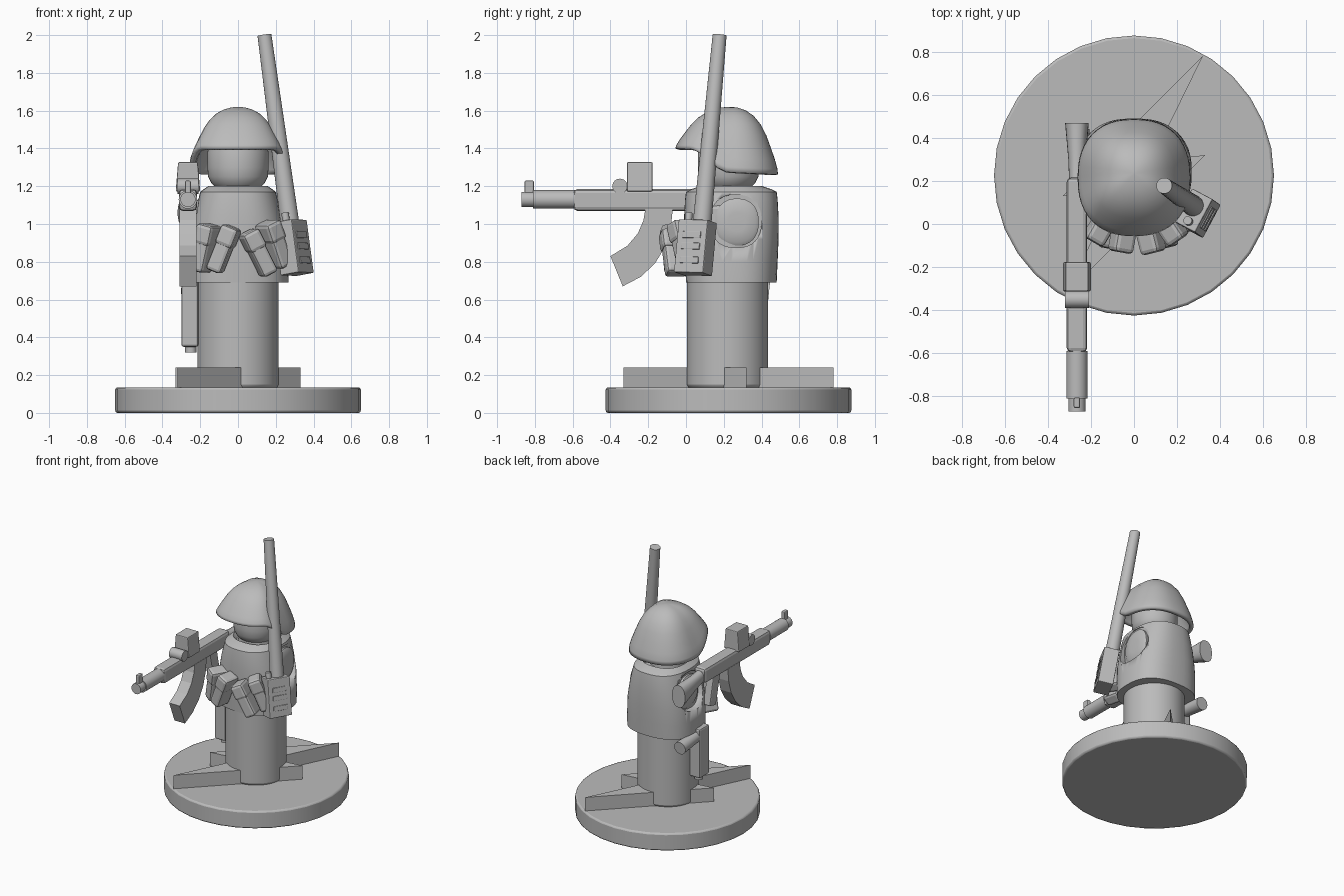
import bpy, bmesh, math
from mathutils import Vector, Matrix

old = bpy.data.objects.get("Cube")
if old:
    bpy.data.objects.remove(old, do_unlink=True)

GREY = (0.5, 0.5, 0.5, 1.0)
grey = bpy.data.materials.new("plain grey")
grey.use_nodes = True
grey.diffuse_color = GREY
grey.node_tree.nodes["Principled BSDF"].inputs["Base Color"].default_value = GREY
CY = 0.225   # y of the figure's axis
GX = -0.265  # x of the rifle


def add(name, bm, bevel=0.0, smooth=True, segments=2):
    bmesh.ops.recalc_face_normals(bm, faces=bm.faces)
    mesh = bpy.data.meshes.new(name)
    bm.to_mesh(mesh)
    bm.free()
    mesh.materials.append(grey)
    ob = bpy.data.objects.new(name, mesh)
    bpy.context.collection.objects.link(ob)
    if smooth:
        bpy.ops.object.select_all(action="DESELECT")
        ob.select_set(True)
        bpy.context.view_layer.objects.active = ob
        bpy.ops.object.shade_smooth_by_angle(angle=math.radians(35))
    if bevel:
        mod = ob.modifiers.new("bevel", "BEVEL")
        mod.width, mod.segments = bevel, segments
        mod.limit_method, mod.angle_limit = "ANGLE", math.radians(35)
    return ob


def box(name, size, loc, rot=None, bevel=0.0, taper=1.0):
    bm = bmesh.new()
    bmesh.ops.create_cube(bm, size=1)
    for v in bm.verts:
        if v.co.z > 0:
            v.co.x *= taper
    bmesh.ops.scale(bm, vec=size, verts=bm.verts)
    m = Matrix.Translation(loc) @ (rot or Matrix()).to_4x4()
    bmesh.ops.transform(bm, matrix=m, verts=bm.verts)
    return add(name, bm, bevel, smooth=False)


def rod(name, a, b, r1, r2=None, sides=24, bevel=0.0):
    a, b = Vector(a), Vector(b)
    bm = bmesh.new()
    bmesh.ops.create_cone(bm, cap_ends=True, segments=sides, radius1=r1,
                          radius2=r1 if r2 is None else r2, depth=(b - a).length)
    m = Matrix.Translation((a + b) / 2) @ (b - a).to_track_quat("Z", "Y").to_matrix().to_4x4()
    bmesh.ops.transform(bm, matrix=m, verts=bm.verts)
    return add(name, bm, bevel)


def prism(name, points, direction, bevel=0.0):
    bm = bmesh.new()
    face = bm.faces.new([bm.verts.new(p) for p in points])
    new = bmesh.ops.extrude_face_region(bm, geom=[face])["geom"]
    bmesh.ops.translate(bm, vec=direction, verts=[v for v in new if isinstance(v, bmesh.types.BMVert)])
    return add(name, bm, bevel, smooth=False)


def oval(rx, ry, power=2.0, n=48):
    pts = []
    for i in range(n):
        c, s = math.cos(math.tau * i / n), math.sin(math.tau * i / n)
        pts.append((rx * math.copysign(abs(c) ** (2 / power), c),
                    ry * math.copysign(abs(s) ** (2 / power), s)))
    return pts


def loft(name, rings, caps=(True, True), bevel=0.0):
    bm = bmesh.new()
    loops = [[bm.verts.new(p) for p in ring] for ring in rings]
    for lo, hi in zip(loops, loops[1:]):
        for i in range(len(lo)):
            j = (i + 1) % len(lo)
            bm.faces.new((lo[i], lo[j], hi[j], hi[i]))
    for loop, cap in zip((loops[0], loops[-1]), caps):
        if cap:
            bm.faces.new(loop)
    return add(name, bm, bevel)


# Round base with a raised lightning bolt
rod("base", (0, CY, 0), (0, CY, 0.135), 0.65, sides=32, bevel=0.012)
half = [(0.32, 0.555), (-0.33, -0.095), (-0.08, -0.065)]
bolt = half + [(-x, -y) for x, y in half]
prism("base_bolt", [(x, CY + y, 0.13) for x, y in bolt], (0, 0, 0.11))

# Legs, head
rod("legs", (0, CY - 0.005, 0.13), (0, CY - 0.005, 1.1), 0.215, sides=48, bevel=0.02)
head = [(1.14, 0.13), (1.2, 0.125), (1.215, 0.14), (1.25, 0.158), (1.3, 0.162), (1.38, 0.162), (1.46, 0.14)]
loft("head", [[(x, CY + y, z) for x, y in oval(r, r)] for z, r in head])

# Vest with collar and arm openings
vest_rings = [(0.69, 0.268, 0.24), (0.8, 0.266, 0.245), (0.92, 0.258, 0.25), (1.04, 0.235, 0.25),
              (1.13, 0.212, 0.245), (1.17, 0.2, 0.24), (1.185, 0.18, 0.21), (1.2, 0.158, 0.165),
              (1.17, 0.135, 0.14)]
vest = loft("vest", [[(x, CY + 0.015 + y, z) for x, y in oval(rx, ry, 2.5)] for z, rx, ry in vest_rings])
for side in (-1, 1):
    cut = loft("arm_opening_cutter", [[(side * d, 0.265 + y, 1.015 + z) for y, z in oval(0.135, 0.14, 2.4, 32)]
                                      for d in (0.195, 0.4)])
    cut.hide_render = True
    cut.hide_viewport = True
    mod = vest.modifiers.new("arm opening", "BOOLEAN")
    mod.object, mod.operation, mod.solver = cut, "DIFFERENCE", "EXACT"
    loft("arm_stump", [[(side * d, 0.27 + s * y, 1.01 + s * z) for y, z in oval(0.115, 0.125, 2.3, 32)]
                       for d, s in ((0.15, 1), (0.21, 1), (0.222, 0.85), (0.226, 0.4))])

# Helmet: flared shell, raised over the face
dome = [(0, 1), (0.08, 0.985), (0.22, 0.925), (0.4, 0.83), (0.58, 0.73), (0.74, 0.61),
        (0.87, 0.46), (0.95, 0.3), (0.99, 0.14), (1, 0.02)]
rings = []
for h, s in dome:
    ring = []
    for x, y in oval(0.262, 0.272, 2.35):
        k = min(max((-y / 0.272 + 0.05) / 0.8, 0), 1)
        rim = 1.275 - 0.05 * max(y, 0) + 0.125 * k * k * (3 - 2 * k)
        ring.append((x * s, 0.215 + 0.02 * h + y * s, rim + (1.62 - rim) * h))
    rings.append(ring)
helmet = loft("helmet", rings, caps=(False, True))
shell = helmet.modifiers.new("thickness", "SOLIDIFY")
shell.thickness, shell.offset = 0.03, -1

# Four leaning ammunition pouches with flaps
pouches = [((-0.175, -0.015, 0.87), 14, -30), ((-0.08, -0.06, 0.865), 22, -10),
           ((0.11, -0.06, 0.845), -27, 14), ((0.195, -0.005, 0.89), -22, 34)]
for loc, lean, turn in pouches:
    rot = Matrix.Rotation(math.radians(turn), 3, "Z") @ Matrix.Rotation(math.radians(lean), 3, "Y")
    loc = Vector(loc)
    box("pouch", (0.085, 0.12, 0.25), loc, rot, 0.018)
    box("pouch_flap", (0.098, 0.135, 0.11), loc + rot @ Vector((0, 0, 0.075)), rot, 0.02)

# Hand radio, tilted along its long aerial
foot, tip = Vector((0.275, 0.085, 1.0)), Vector((0.14, 0.178, 2.0))
up = (tip - foot).normalized()
out = Vector((0.88, -0.47, 0))
out = (out - up * out.dot(up)).normalized()
rot = Matrix((out, up.cross(out), up)).transposed()
mid = Vector((0.295, 0.05, 0.875))
box("radio_body", (0.11, 0.175, 0.285), mid, rot, 0.006)
for h in (-0.075, 0.0, 0.06):
    box("radio_panel", (0.012, 0.11, 0.035), mid + rot @ Vector((0.055, 0, h)), rot, 0.003)
rod("radio_aerial", foot - up * 0.02, tip, 0.05, 0.037)
knob = mid + rot @ Vector((0.005, -0.055, 0.14))
rod("radio_knob", knob, knob + up * 0.045, 0.02, sides=16)

# Rifle body, barrel and sights
box("rifle_receiver", (0.095, 0.81, 0.115), (GX, -0.19, 1.127), bevel=0.02)
rod("rifle_handguard", (GX, -0.81, 1.13), (GX, -0.59, 1.13), 0.049)
rod("rifle_muzzle", (GX, -0.87, 1.13), (GX, -0.78, 1.13), 0.04)
box("front_sight", (0.03, 0.05, 0.08), (GX, -0.83, 1.19), bevel=0.008)
box("scope", (0.13, 0.135, 0.155), (GX, -0.245, 1.25), bevel=0.006, taper=0.8)
rod("scope_knob", (GX - 0.055, -0.35, 1.2), (GX + 0.055, -0.35, 1.2), 0.04)

# Flared stock, grip and curved magazine
stock = [(0.17, 1.125, 0.035, 0.045), (0.3, 1.095, 0.04, 0.055), (0.47, 1.06, 0.055, 0.085)]
loft("rifle_stock", [[(GX + x, y, z + h) for x, h in oval(rx, rz, 2.3, 24)] for y, z, rx, rz in stock])
prism("rifle_grip", [(GX - 0.03, y, z) for y, z in
                     ((-0.01, 1.09), (0.08, 1.09), (0.13, 0.86), (0.05, 0.84))], (0.06, 0, 0), 0.01)
arc = [(-0.215, 1.08), (-0.225, 1.02), (-0.255, 0.95), (-0.31, 0.885), (-0.4, 0.83),
       (-0.335, 0.67), (-0.24, 0.72), (-0.165, 0.79), (-0.11, 0.88), (-0.08, 0.98), (-0.07, 1.08)]
prism("rifle_magazine", [(GX - 0.045, y, z) for y, z in arc], (0.09, 0, 0))

# Holstered sidearm on the right hip
box("holster", (0.09, 0.12, 0.38), (-0.255, 0.2, 0.54), bevel=0.012)
rod("sidearm_barrel", (-0.25, 0.2, 0.32), (-0.25, 0.2, 0.4), 0.03, sides=16)
rod("sidearm_grip", (-0.255, 0.2, 0.67), (-0.255, 0.44, 0.645), 0.042, 0.048)
